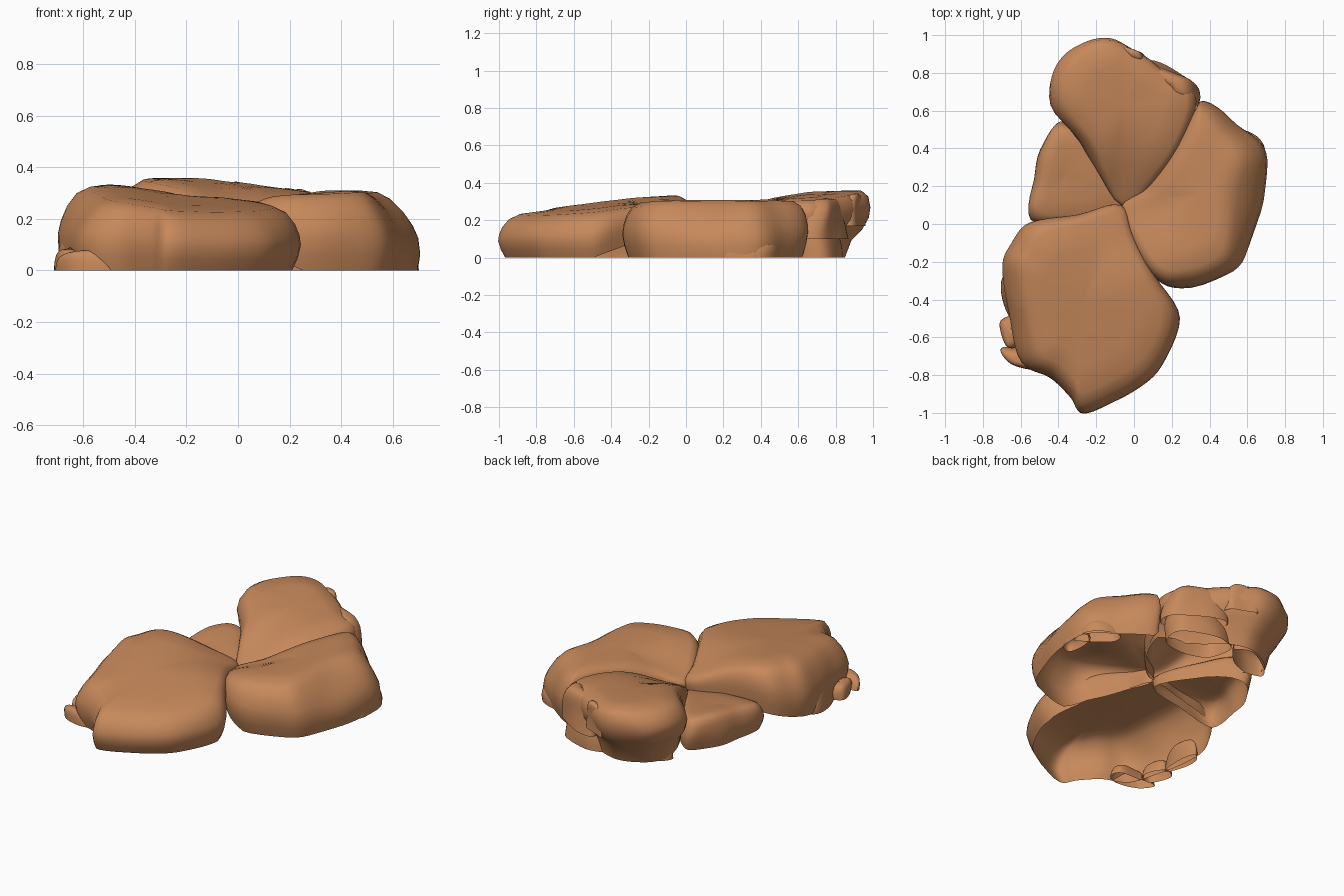
import bpy, bmesh, math
from mathutils import Vector, noise

cube = bpy.data.objects.get("Cube")
if cube:
    bpy.data.objects.remove(cube, do_unlink=True)

clay = bpy.data.materials.new("warm_sandstone")
clay.use_nodes = True
colour = (0.57, 0.25, 0.105, 1)
clay.diffuse_color = colour
bsdf = clay.node_tree.nodes["Principled BSDF"]
bsdf.inputs["Base Color"].default_value = colour
bsdf.inputs["Roughness"].default_value = 0.9

# Side profiles from foot to crown: (scale of outline, share of height)
SEAM = [(.985, 0), (.995, .25), (1, .45), (1, .6), (.985, .75), (.955, .87), (.89, .96), (.6, 1), (.25, 1)]
ROUND = [(.94, 0), (.98, .2), (1, .4), (.99, .55), (.96, .72), (.9, .88), (.8, .97), (.55, 1), (.25, 1)]
GENTLE = [(1, 0), (.99, .2), (.96, .4), (.92, .55), (.86, .7), (.77, .82), (.64, .92), (.45, .98), (.2, 1)]
OVERHANG = [(.62, 0), (.7, .25), (.86, .42), (.97, .58), (1, .72), (.97, .87), (.87, .96), (.55, 1), (.25, 1)]
MEETING_POINT = Vector((-.05, .1, 0))


def smooth_loop(points, steps=5):
    """Closed smooth curve through the points, always anticlockwise."""
    pts = [Vector(p) for p in points]
    n = len(pts)
    area = sum(pts[i - 1].x * pts[i].y - pts[i].x * pts[i - 1].y for i in range(n))
    if area < 0:
        pts.reverse()
    loop = []
    for i in range(n):
        a, b, c, d = (pts[(i + k) % n] for k in (-1, 0, 1, 2))
        for s in range(steps):
            t = s / steps
            curve = b + (c - a) * t / 2 + (a - b * 2.5 + c * 2 - d / 2) * t * t \
                + (b * 1.5 - a / 2 - c * 1.5 + d / 2) * t ** 3
            curve.z = b.z + (c.z - b.z) * t
            loop.append(curve)
    return loop


def stone(name, outline, top, profile, rough=.012, seam_foot=.1, floor=0, lean=0, dip=0):
    """Open-bottomed rounded shell. Third outline value: 1 on a joint, 0 outside.
    Lean slopes the side that faces +x (positive) or -x (negative);
    dip lowers the top towards the point where the stones meet."""
    loop = smooth_loop(outline)
    n = len(loop)
    centre = sum(loop, Vector()) / n
    base, slope_x, slope_y = top

    def height(x, y):
        away = (Vector((x, y, 0)) - MEETING_POINT).length
        return base + slope_x * x + slope_y * y - dip * math.exp(-(away / .24) ** 2)

    bm = bmesh.new()
    rings = []
    for (s_out, f_out), (s_in, f_in) in zip(profile, SEAM):
        ring = []
        for p in loop:
            w = p.z
            scale = s_out + (s_in - s_out) * w
            share = f_out + (f_in - f_out) * w
            out = Vector((p.x - centre.x, p.y - centre.y, 0))
            facing = max(0, out.normalized().x * math.copysign(1, lean))
            x = centre.x + out.x * scale - lean * facing * scale * share ** 2
            y = centre.y + out.y * scale
            foot = floor + seam_foot * w
            z = foot + (height(x, y) - foot) * share
            bump = noise.noise_vector(Vector((x, y, z)) * 5) * rough * (1 - .6 * w)
            ring.append(bm.verts.new((x + bump.x, y + bump.y, z + bump.z * share * .5)))
        rings.append(ring)
    for low, high in zip(rings, rings[1:]):
        for j in range(n):
            k = (j + 1) % n
            bm.faces.new((low[j], low[k], high[k], high[j]))
    crown = bm.verts.new((centre.x, centre.y, height(centre.x, centre.y)))
    for j in range(n):
        bm.faces.new((rings[-1][j], rings[-1][(j + 1) % n], crown))
    mesh = bpy.data.meshes.new(name)
    bm.to_mesh(mesh)
    bm.free()
    mesh.materials.append(clay)
    obj = bpy.data.objects.new(name, mesh)
    bpy.context.collection.objects.link(obj)
    bpy.ops.object.select_all(action="DESELECT")
    obj.select_set(True)
    bpy.context.view_layer.objects.active = obj
    bpy.ops.object.shade_smooth_by_angle(angle=math.radians(50))


def chip(name, x, y, length, width, turn, floor, top):
    """Small angular fragment beside a stone."""
    outline = []
    for i in range(6):
        a = i * math.tau / 6
        r = 1 + .18 * math.sin(i * 2.3)
        u, v = length * r * math.cos(a), width * r * math.sin(a)
        c, s = math.cos(turn), math.sin(turn)
        outline.append((x + u * c - v * s, y + u * s + v * c, 0))
    stone(name, outline, (top, 0, 0), GENTLE, rough=.03, floor=floor)


# Four main stones meeting near the middle
stone("front_stone", [
    (-.66, -.1, .3), (-.55, .01, .7), (-.3, .05, 1), (-.07, .1, 1), (0, -.06, 1),
    (.12, -.28, .8), (.24, -.5, 0), (.15, -.75, 0), (0, -.88, 0), (-.26, -1, 0),
    (-.34, -.92, 0), (-.45, -.82, 0), (-.6, -.73, 0), (-.68, -.45, 0), (-.71, -.22, .1)],
    (.317, -.07, .11), ROUND, lean=-.07, dip=.11)

stone("right_stone", [
    (-.06, .1, 1), (.08, .2, 1), (.22, .4, 1), (.32, .6, .8), (.38, .65, 0),
    (.55, .53, 0), (.71, .38, 0), (.7, .18, 0), (.63, -.1, 0), (.53, -.25, 0),
    (.25, -.34, 0), (.1, -.27, .8), (-.02, -.06, 1)],
    (.302, .02, 0), ROUND, lean=.15, dip=.11)

stone("back_stone", [
    (-.06, .1, 1), (-.26, .38, 1), (-.48, .64, .3), (-.46, .82, 0), (-.31, .95, 0),
    (-.14, .99, 0), (.03, .92, 0), (.19, .79, 0), (.33, .68, 0), (.29, .5, .8), (.16, .28, 1)],
    (.285, -.07, .075), OVERHANG, rough=.02, lean=-.08, dip=.13)

stone("low_left_stone", [
    (-.05, .1, 1), (-.2, .37, 1), (-.3, .5, .6), (-.39, .53, 0), (-.48, .43, 0),
    (-.53, .25, 0), (-.54, .03, 0), (-.3, .02, 1)],
    (.125, -.06, .1), ROUND, rough=.025, seam_foot=.06)

# Broken fragments: x, y, length, width, turn, floor, top
chip("left_chip", -.65, -.56, .08, .065, 1.5, 0, .09)
chip("left_front_chip", -.57, -.71, .13, .07, -.35, 0, .07)
chip("left_side_chip", -.66, -.36, .12, .045, 1.6, 0, .13)
chip("right_chip", .65, .28, .1, .06, 1.2, 0, .06)
chip("right_rear_chip", .6, .4, .12, .06, 2.3, 0, .1)
chip("rear_corner_chunk", .19, .74, .18, .09, -.65, .1, .32)
chip("rear_top_chunk", -.01, .91, .09, .04, -.6, .17, .345)
chip("rear_foot_chunk", .13, .7, .19, .13, -.5, 0, .24)
chip("rear_ledge_chunk", -.22, .73, .16, .08, .5, 0, .14)
